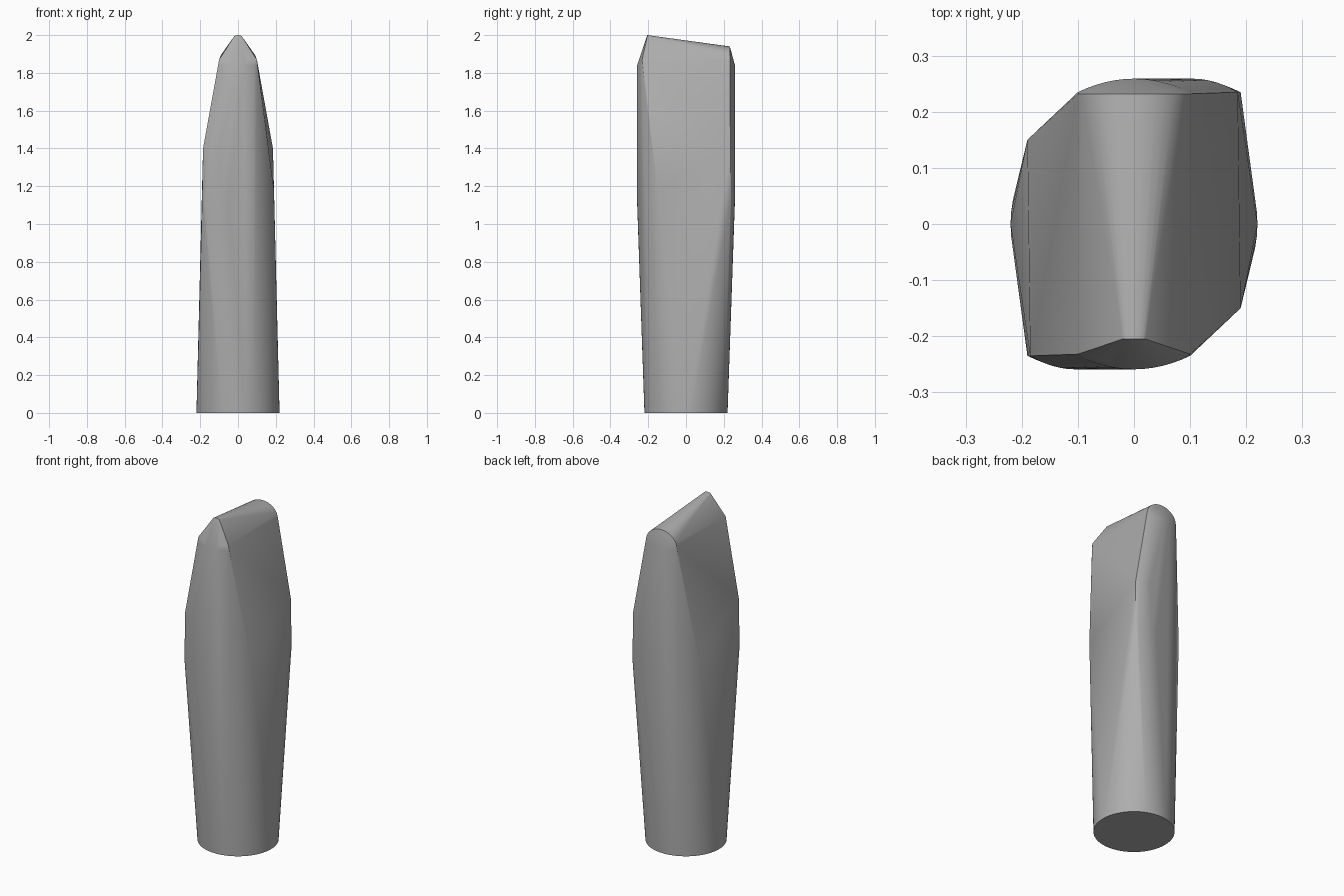
import bpy
import bmesh
from math import pi, cos, sin, radians
from mathutils import Vector

if "Cube" in bpy.data.objects:
    bpy.data.objects.remove(bpy.data.objects["Cube"], do_unlink=True)

grey = bpy.data.materials.new("concrete grey")
grey.use_nodes = True
colour = (0.42, 0.42, 0.42, 1)
grey.diffuse_color = colour
grey.node_tree.nodes["Principled BSDF"].inputs["Base Color"].default_value = colour


def bow(centre, half, depth, bulge, z, steps=12):
    """Shallow arc across x, bulging out along y."""
    pts = []
    for i in range(steps + 1):
        t = 2 * i / steps - 1
        pts.append(Vector((centre + half * t, depth + bulge * (1 - t * t), z)))
    return pts


def turned(pts):
    """Add the half-turn copy about the vertical axis."""
    return pts + [Vector((-p.x, -p.y, p.z)) for p in pts]


# round foot
points = [Vector((0.22 * cos(a), 0.22 * sin(a), 0))
          for a in (2 * pi * i / 64 for i in range(64))]
# twisted waist: bowed ends shifted sideways, and a clipped corner on each side
points += turned(bow(0.09, 0.1, 0.235, 0.024, 1.12))
points += turned(bow(0.105, 0.08, 0.235, 0.024, 1.40))
points += turned([Vector((0.19, -0.15, 1.18))])
# narrow shoulders with bowed ends
points += turned(bow(0, 0.1, 0.235, 0.024, 1.84))
points += turned(bow(0, 0.1, 0.232, 0.016, 1.87))
# arched crown at the back, narrow tip at the front
for i in range(17):
    a = pi * i / 16
    points.append(Vector((0.1 * cos(a), 0.232, 1.86 + 0.08 * sin(a))))
    points.append(Vector((0.022 * cos(a), -0.205, 1.99 + 0.01 * sin(a))))

bm = bmesh.new()
for p in points:
    bm.verts.new(p)
hull = bmesh.ops.convex_hull(bm, input=bm.verts)
loose = [g for g in set(hull["geom_interior"] + hull["geom_unused"])
         if isinstance(g, bmesh.types.BMVert)]
bmesh.ops.delete(bm, geom=loose, context="VERTS")
bmesh.ops.dissolve_limit(bm, angle_limit=radians(0.5), verts=bm.verts, edges=bm.edges)
bmesh.ops.recalc_face_normals(bm, faces=bm.faces)
mesh = bpy.data.meshes.new("tower_body")
bm.to_mesh(mesh)
bm.free()
mesh.materials.append(grey)

tower = bpy.data.objects.new("tower_body", mesh)
bpy.context.collection.objects.link(tower)
bpy.context.view_layer.objects.active = tower
tower.select_set(True)
bpy.ops.object.shade_smooth_by_angle(angle=radians(25))
